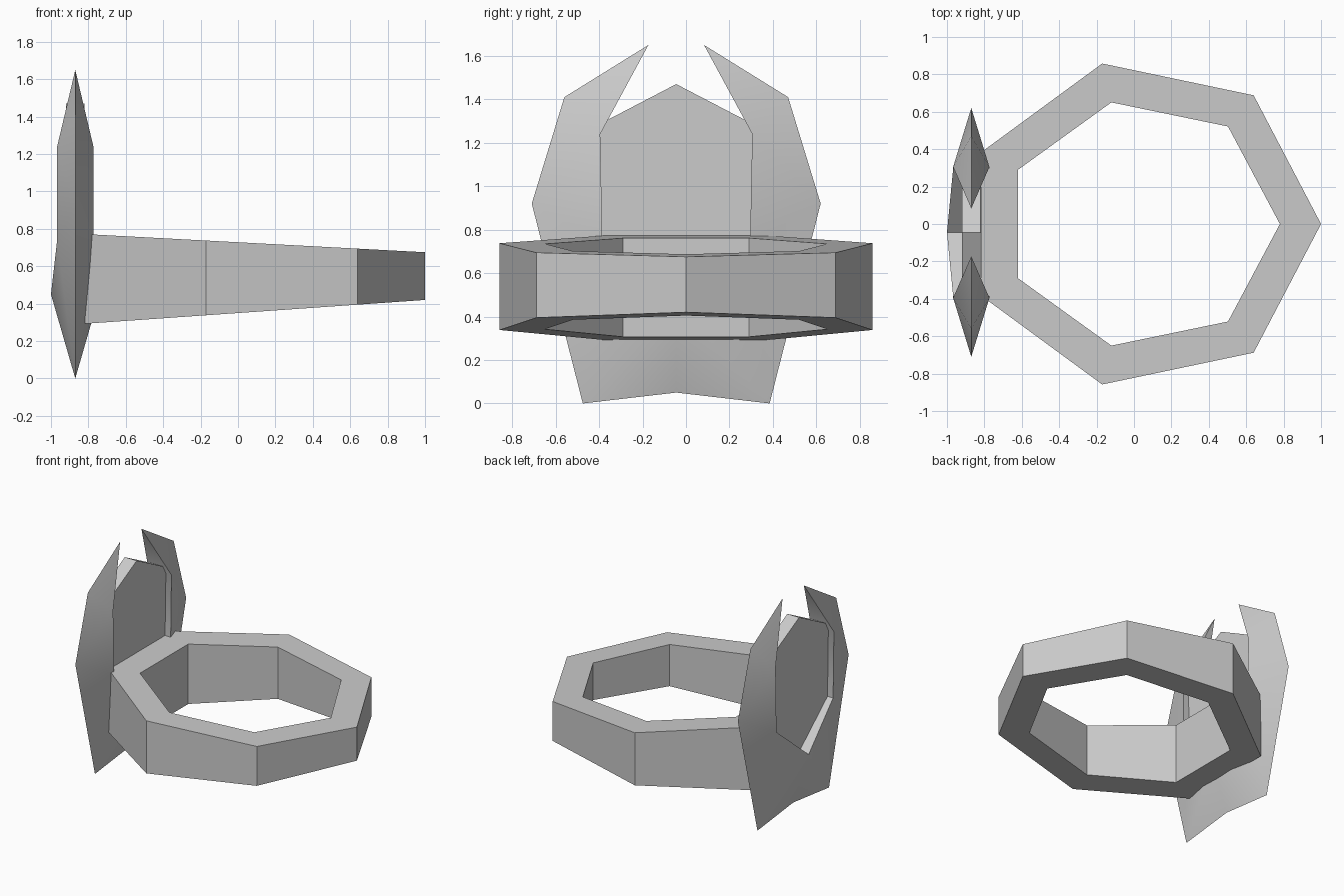
import bpy
import bmesh
from math import cos, sin, tau, radians

cube = bpy.data.objects.get("Cube")
if cube:
    bpy.data.objects.remove(cube, do_unlink=True)

GREY = (0.6, 0.6, 0.6, 1)
metal = bpy.data.materials.new("grey metal")
metal.use_nodes = True
metal.diffuse_color = GREY
metal.node_tree.nodes["Principled BSDF"].inputs["Base Color"].default_value = GREY

PLATE_X, MID_Y = -0.87, -0.045


def finish(name, bm, smooth=False):
    bmesh.ops.remove_doubles(bm, verts=bm.verts, dist=0.0005)
    bmesh.ops.recalc_face_normals(bm, faces=bm.faces)
    mesh = bpy.data.meshes.new(name)
    bm.to_mesh(mesh)
    bm.free()
    mesh.materials.append(metal)
    ob = bpy.data.objects.new(name, mesh)
    bpy.context.collection.objects.link(ob)
    if smooth:
        bpy.ops.object.select_all(action='DESELECT')
        ob.select_set(True)
        bpy.context.view_layer.objects.active = ob
        bpy.ops.object.shade_smooth_by_angle(angle=radians(30))
    return ob


# Seven-sided band, tapering towards +x
bm = bmesh.new()
top = lambda x: 0.675 + 0.0534 * (1 - x)
bottom = lambda x: 0.42 - 0.07 * (1 - x)


def band_loop(rx, ry, height):
    loop = []
    for i in range(7):
        x = 0.043 + rx * cos(tau * i / 7)
        loop.append(bm.verts.new((x, ry * sin(tau * i / 7), height(x))))
    return loop


loops = [band_loop(0.957, 0.88, bottom), band_loop(0.957, 0.88, top),
         band_loop(0.737, 0.667, top), band_loop(0.737, 0.667, bottom)]
for k in range(4):
    a, b = loops[k], loops[(k + 1) % 4]
    for i in range(7):
        j = (i + 1) % 7
        bm.faces.new((a[i], a[j], b[j], b[i]))
finish("ring_band", bm)

# Bevelled frame: thick inner edge (y, z, half thickness), sharp outer edge
inner = [(0.35, 1.24, 0.097), (0.34, 0.74, 0.097), (0, 0.45, 0.13)]
outer = [(0.515, 1.41, 0), (0.665, 0.92, 0), (0.43, 0, 0), (0, 0.05, 0)]
tip = (0.128, 1.65, 0)
shoulder, hip, notch = inner
o1, o2, o3, o4 = outer
bm = bmesh.new()


def face(points):
    bm.faces.new([bm.verts.new(p) for p in points])


for side in (-1, 1):
    def at(p, depth):
        return (PLATE_X + depth * p[2], MID_Y + side * p[0], p[1])

    for depth in (-1, 1):
        for shape in ((tip, o1, shoulder), (shoulder, o1, o2), (shoulder, o2, hip),
                      (hip, o2, o3), (hip, o3, notch), (notch, o3, o4)):
            face([at(p, depth) for p in shape])
    # Inner walls
    face([at(tip, 1), at(shoulder, 1), at(shoulder, -1)])
    for p, q in ((shoulder, hip), (hip, notch)):
        face([at(p, 1), at(q, 1), at(q, -1), at(p, -1)])
finish("winged_frame", bm, smooth=True)

# Flat panel held inside the frame
bm = bmesh.new()
half = [(0.355, 1.285), (0.36, 0.72)]
outline = [(0, 1.47)] + half + [(0, 0.42)] + [(-y, z) for y, z in reversed(half)]
base = bm.faces.new([bm.verts.new((PLATE_X - 0.05, MID_Y + y, z)) for y, z in outline])
new = bmesh.ops.extrude_face_region(bm, geom=[base], use_keep_orig=True)["geom"]
bmesh.ops.translate(bm, vec=(0.1, 0, 0),
                    verts=[v for v in new if isinstance(v, bmesh.types.BMVert)])
finish("centre_panel", bm)
